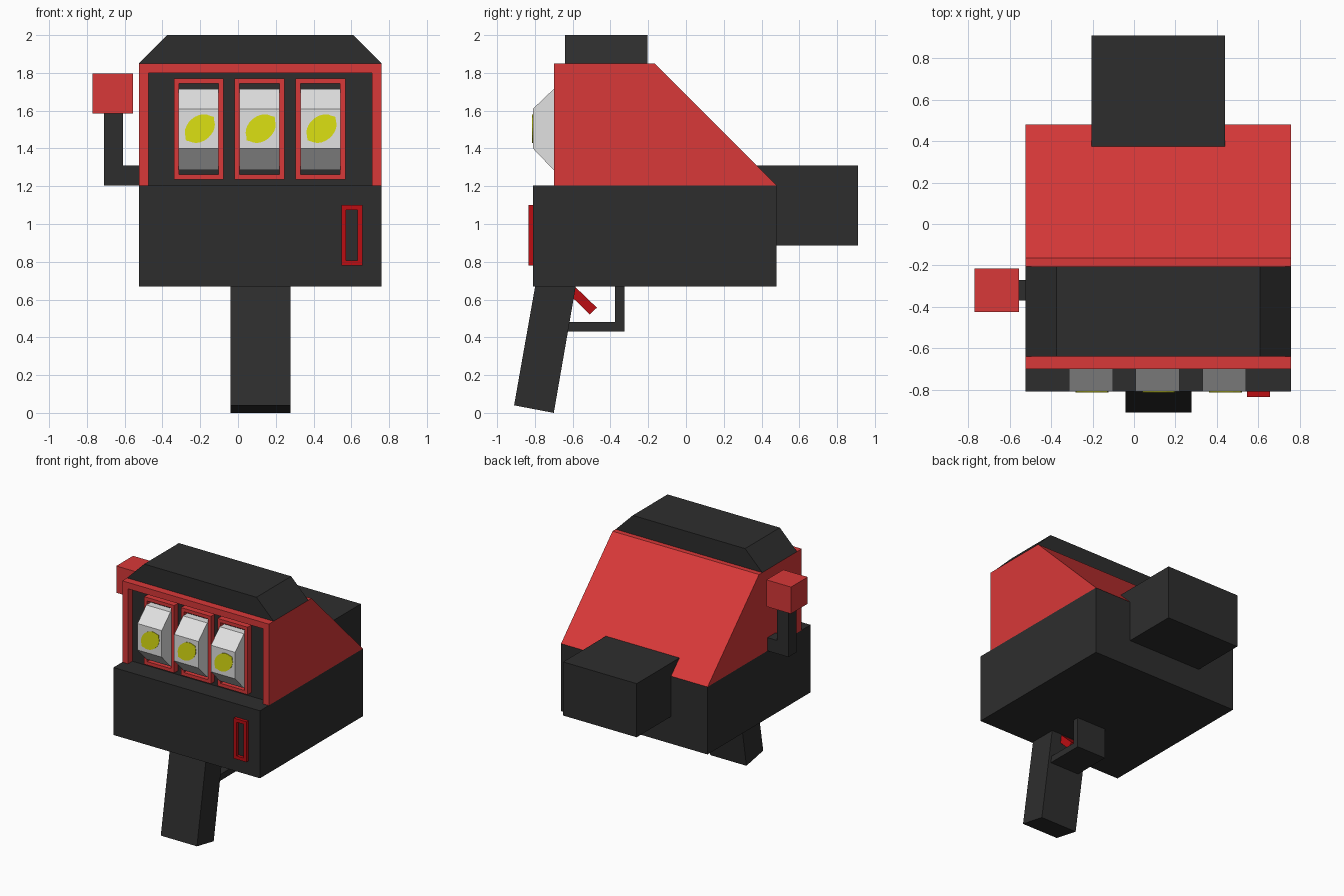
import bpy, bmesh, math

cube = bpy.data.objects.get("Cube")
if cube:
    bpy.data.objects.remove(cube, do_unlink=True)


def material(name, rgb):
    m = bpy.data.materials.new(name)
    m.use_nodes = True
    color = (*rgb, 1.0)
    m.diffuse_color = color
    m.node_tree.nodes["Principled BSDF"].inputs["Base Color"].default_value = color
    return m


CHARCOAL = material("charcoal", (0.027, 0.027, 0.027))
RED = material("bright red", (0.69, 0.04, 0.04))
DARK_RED = material("dark red", (0.5, 0.004, 0.006))
WHITE = material("reel white", (0.75, 0.75, 0.75))
YELLOW = material("lemon yellow", (0.72, 0.75, 0.006))


def prism(name, points, axis, lo, hi, mat):
    """Extrude a 2D profile along x (points are y, z) or y (points are x, z)."""
    bm = bmesh.new()

    def place(p, d):
        return (d, p[0], p[1]) if axis == "x" else (p[0], d, p[1])

    face = bm.faces.new([bm.verts.new(place(p, lo)) for p in points])
    geo = bmesh.ops.extrude_face_region(bm, geom=[face])["geom"]
    for v in geo:
        if isinstance(v, bmesh.types.BMVert):
            v.co["xyz".index(axis)] = hi
    bmesh.ops.recalc_face_normals(bm, faces=bm.faces)
    me = bpy.data.meshes.new(name)
    bm.to_mesh(me)
    bm.free()
    me.materials.append(mat)
    ob = bpy.data.objects.new(name, me)
    bpy.context.collection.objects.link(ob)
    return ob


def box(name, x, y, z, mat):
    corners = [(x[0], z[0]), (x[1], z[0]), (x[1], z[1]), (x[0], z[1])]
    return prism(name, corners, "y", y[0], y[1], mat)


def frame(name, x, y, z, bar, mat):
    """Rectangular frame: a box with its front and back faces inset and bridged."""
    bm = bmesh.new()
    rings = []
    for d in y:
        for b in (0, bar):
            rings.append([bm.verts.new((px, d, pz)) for px, pz in (
                (x[0] + b, z[0] + b), (x[1] - b, z[0] + b),
                (x[1] - b, z[1] - b), (x[0] + b, z[1] - b))])
    front_out, front_in, back_out, back_in = rings
    for a, b in ((front_out, front_in), (front_in, back_in),
                 (back_in, back_out), (back_out, front_out)):
        for i in range(4):
            j = (i + 1) % 4
            bm.faces.new((a[i], a[j], b[j], b[i]))
    bmesh.ops.recalc_face_normals(bm, faces=bm.faces)
    me = bpy.data.meshes.new(name)
    bm.to_mesh(me)
    bm.free()
    me.materials.append(mat)
    ob = bpy.data.objects.new(name, me)
    bpy.context.collection.objects.link(ob)


L, R = -0.525, 0.76      # side planes of the cabinet

# Cabinet: lower box, sloped upper housing, roof
box("lower_body", (L, R), (-0.81, 0.48), (0.67, 1.205), CHARCOAL)
prism("upper_housing", [(-0.64, 1.205), (0.48, 1.205), (-0.165, 1.85), (-0.64, 1.85)],
      "x", L, R, RED)
prism("roof", [(L, 1.85), (R, 1.85), (0.61, 2.0), (-0.375, 2.0)],
      "y", -0.64, -0.205, CHARCOAL)

# Front arch around the recessed display panel
prism("front_arch", [(L, 1.205), (L + 0.05, 1.205), (L + 0.05, 1.80), (R - 0.05, 1.80),
                     (R - 0.05, 1.205), (R, 1.205), (R, 1.85), (L, 1.85)],
      "y", -0.70, -0.64, RED)
box("display_panel", (L + 0.05, R - 0.05), (-0.645, -0.638), (1.205, 1.80), CHARCOAL)

# Three reels, each with a frame and a lemon plate
reel_profile = [(-0.60, 1.285), (-0.70, 1.285), (-0.81, 1.40),
                (-0.81, 1.61), (-0.70, 1.715), (-0.60, 1.715)]
tilt = math.radians(40)
for i in range(3):
    cx = -0.208 + 0.322 * i
    frame(f"reel_frame_{i + 1}", (cx - 0.132, cx + 0.132), (-0.69, -0.64),
          (1.235, 1.77), 0.027, RED)
    prism(f"reel_{i + 1}", reel_profile, "x", cx - 0.106, cx + 0.106, WHITE)
    lemon = []
    for k in range(24):
        a = math.tau * k / 24
        tip = 1.1 if k % 12 == 0 else 1.0
        u, v = 0.088 * math.cos(a) * tip, 0.066 * math.sin(a)
        lemon.append((cx + 0.006 + u * math.cos(tilt) - v * math.sin(tilt),
                      1.505 + u * math.sin(tilt) + v * math.cos(tilt)))
    prism(f"lemon_{i + 1}", lemon, "y", -0.814, -0.808, YELLOW)

# Coin slot
frame("coin_slot", (0.547, 0.658), (-0.835, -0.81), (0.78, 1.10), 0.026, DARK_RED)

# Barrel at the back
box("barrel", (-0.205, 0.44), (0.37, 0.91), (0.885, 1.31), CHARCOAL)

# Side lever
prism("lever_arm", [(L, 1.205), (L, 1.31), (-0.61, 1.31), (-0.61, 1.60),
                    (-0.71, 1.60), (-0.71, 1.205)], "y", -0.37, -0.27, CHARCOAL)
box("lever_knob", (-0.77, -0.555), (-0.425, -0.215), (1.585, 1.797), RED)

# Grip, trigger and trigger guard
prism("grip", [(-0.91, 0.04), (-0.70, 0.0), (-0.582, 0.68), (-0.797, 0.68)],
      "x", -0.04, 0.277, CHARCOAL)
prism("trigger", [(-0.51, 0.52), (-0.472, 0.557), (-0.60, 0.68), (-0.67, 0.68)],
      "x", 0.05, 0.19, DARK_RED)
prism("trigger_guard", [(-0.66, 0.43), (-0.325, 0.43), (-0.325, 0.67), (-0.375, 0.67),
                        (-0.375, 0.48), (-0.66, 0.48)], "x", 0.0, 0.255, CHARCOAL)
